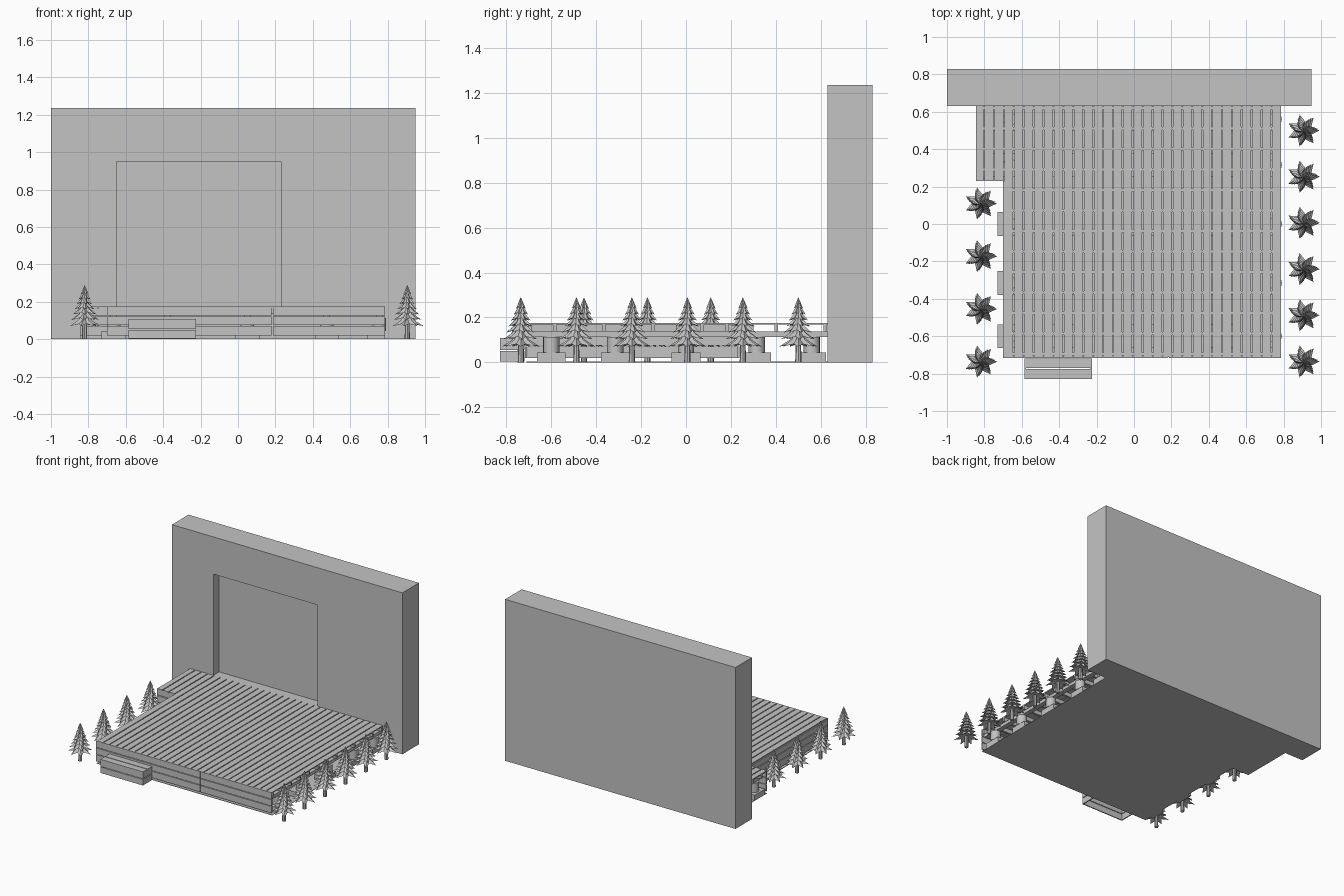
import bpy, bmesh, math

cube = bpy.data.objects.get("Cube")
if cube:
    bpy.data.objects.remove(cube, do_unlink=True)

# One flat colour for everything
grey = bpy.data.materials.new("plain grey")
grey.use_nodes = True
colour = (0.55, 0.55, 0.55, 1)
grey.diffuse_color = colour
grey.node_tree.nodes["Principled BSDF"].inputs["Base Color"].default_value = colour


def finish(name, bm):
    bmesh.ops.recalc_face_normals(bm, faces=bm.faces)
    mesh = bpy.data.meshes.new(name)
    bm.to_mesh(mesh)
    bm.free()
    mesh.materials.append(grey)
    obj = bpy.data.objects.new(name, mesh)
    bpy.context.collection.objects.link(obj)
    return obj


def add_box(bm, x0, x1, y0, y1, z0, z1):
    verts = bmesh.ops.create_cube(bm, size=1)["verts"]
    for v in verts:
        v.co.x = x1 if v.co.x > 0 else x0
        v.co.y = y1 if v.co.y > 0 else y0
        v.co.z = z1 if v.co.z > 0 else z0


def boxes(name, items):
    bm = bmesh.new()
    for item in items:
        add_box(bm, *item)
    return finish(name, bm)


LEFT, RIGHT, FRONT, BACK = -0.70, 0.785, -0.71, 0.63
SIDE, SIDE_FRONT = -0.845, 0.23
TOP, BOARD = 0.176, 0.008
JOIST_TOP, BEAM_TOP, POST_TOP = TOP - BOARD, 0.138, 0.114

# House wall with a shallow door recess
wall = boxes("house_wall", [(-1, 0.95, BACK, 0.83, 0, 1.235)])
cutter = boxes("recess_cutter", [(-0.65, 0.23, BACK - 0.1, BACK + 0.07, TOP, 0.95)])
cutter.hide_render = True
cut = wall.modifiers.new("recess", "BOOLEAN")
cut.object = cutter
cut.operation = "DIFFERENCE"
cut.solver = "EXACT"
bpy.context.view_layer.objects.active = wall
bpy.ops.object.modifier_apply(modifier=cut.name)
bpy.data.objects.remove(cutter, do_unlink=True)

# Ground sheet under the deck
boxes("ground_sheet", [(LEFT, RIGHT, FRONT, BACK, 0, 0.004),
                       (SIDE, LEFT, SIDE_FRONT, BACK, 0, 0.004)])

# Deck boards running front to back
pitch, gap = 0.053, 0.007
boards = []
for i in range(31):
    x1 = RIGHT - i * pitch
    x0 = max(x1 - pitch + gap, SIDE)
    boards.append((x0, x1, FRONT if i < 28 else SIDE_FRONT, BACK, JOIST_TOP, TOP))
boxes("deck_boards", boards)

# Joists running side to side
joists = []
for i in range(13):
    y = BACK - 0.01 - i * 0.1095
    x0 = SIDE if y > SIDE_FRONT else LEFT + 0.01
    joists.append((x0, RIGHT, y - 0.008, y + 0.008, BEAM_TOP, JOIST_TOP))
boxes("joists", joists)

# Beams with posts and footings below
beams = []
footings = []
posts = bmesh.new()
for x in (-0.795, -0.665, -0.375, 0.05, 0.475, 0.755):
    front = SIDE_FRONT + 0.01 if x < LEFT else FRONT + 0.01
    beams.append((x - 0.018, x + 0.018, front, BACK, POST_TOP, BEAM_TOP))
    for y in (-0.6, -0.315, 0, 0.315, 0.56):
        if y < front:
            continue
        x0, x1 = max(x - 0.064, SIDE), min(x + 0.064, RIGHT)
        footings.append((x0, x1, y - 0.064, y + 0.064, 0.002, 0.043))
        made = bmesh.ops.create_cone(posts, cap_ends=True, segments=16, radius1=0.036,
                                     radius2=0.036, depth=POST_TOP - 0.043)
        bmesh.ops.translate(posts, verts=made["verts"],
                            vec=(x, y, (POST_TOP + 0.043) / 2))
boxes("beams", beams)
boxes("footings", footings)
post_obj = finish("posts", posts)
for p in post_obj.data.polygons:
    p.use_smooth = abs(p.normal.z) < 0.5

# Skirting boards in three rows, with a joint along the front
front_skirt, side_skirt = [], []
for z0, z1 in ((0.02, 0.07), (0.075, 0.122), (0.127, TOP)):
    front_skirt.append((LEFT, 0.18, FRONT - 0.006, FRONT + 0.003, z0, z1))
    front_skirt.append((0.186, RIGHT, FRONT - 0.006, FRONT + 0.003, z0, z1))
    z1 = min(z1, JOIST_TOP)
    side_skirt.append((LEFT, LEFT + 0.009, FRONT + 0.004, SIDE_FRONT, z0, z1))
    side_skirt.append((SIDE, LEFT, SIDE_FRONT, SIDE_FRONT + 0.009, z0, z1))
boxes("front_skirting", front_skirt)
boxes("side_skirting", side_skirt)

# Front step, open underneath
sx0, sx1, sy0, sy1 = -0.585, -0.225, -0.828, -0.718
step = [(sx0, sx1, sy0, -0.776, 0.1, 0.108), (sx0, sx1, -0.77, sy1, 0.1, 0.108)]
for z0, z1 in ((0.004, 0.05), (0.055, 0.1)):
    step.append((sx0, sx1, sy0, sy0 + 0.008, z0, z1))
    step.append((sx0, sx0 + 0.008, sy0 + 0.008, sy1, z0, z1))
    step.append((sx1 - 0.008, sx1, sy0 + 0.008, sy1, z0, z1))
boxes("front_step", step)


# Fir trees: a trunk and stacked seven-pointed tiers
def fir_mesh():
    bm = bmesh.new()
    made = bmesh.ops.create_cone(bm, cap_ends=True, segments=8, radius1=0.014,
                                 radius2=0.012, depth=0.1)
    bmesh.ops.translate(bm, verts=made["verts"], vec=(0, 0, 0.05))
    points, tiers = 7, 7
    for t in range(tiers):
        base = 0.07 + 0.168 * (t / (tiers - 1)) ** 0.9
        radius = 0.088 - 0.066 * t / (tiers - 1)
        apex = bm.verts.new((0, 0, min(base + 0.085, 0.29)))
        hub = bm.verts.new((0, 0, base + 0.018))
        ring = []
        for i in range(points * 2):
            a = math.pi * i / points + t * 0.12
            r, z = (radius, base) if i % 2 == 0 else (radius * 0.55, base + 0.012)
            ring.append(bm.verts.new((r * math.cos(a), r * math.sin(a), z)))
        # concave upper slope down to the tips
        neck = [bm.verts.new((v.co.x * 0.45, v.co.y * 0.45, base + 0.03)) for v in ring]
        for i, v in enumerate(ring):
            j = (i + 1) % len(ring)
            bm.faces.new((v, ring[j], neck[j], neck[i]))
            bm.faces.new((neck[i], neck[j], apex))
            bm.faces.new((ring[j], v, hub))
    return bm


first = finish("fir_tree", fir_mesh())
spots = [(0.905, 0.5 - 0.247 * i) for i in range(6)]
spots += [(-0.82, 0.11 - 0.282 * i) for i in range(4)]
first.location = (*spots[0], 0)
for spot in spots[1:]:
    tree = bpy.data.objects.new("fir_tree", first.data)
    tree.location = (*spot, 0)
    bpy.context.collection.objects.link(tree)
